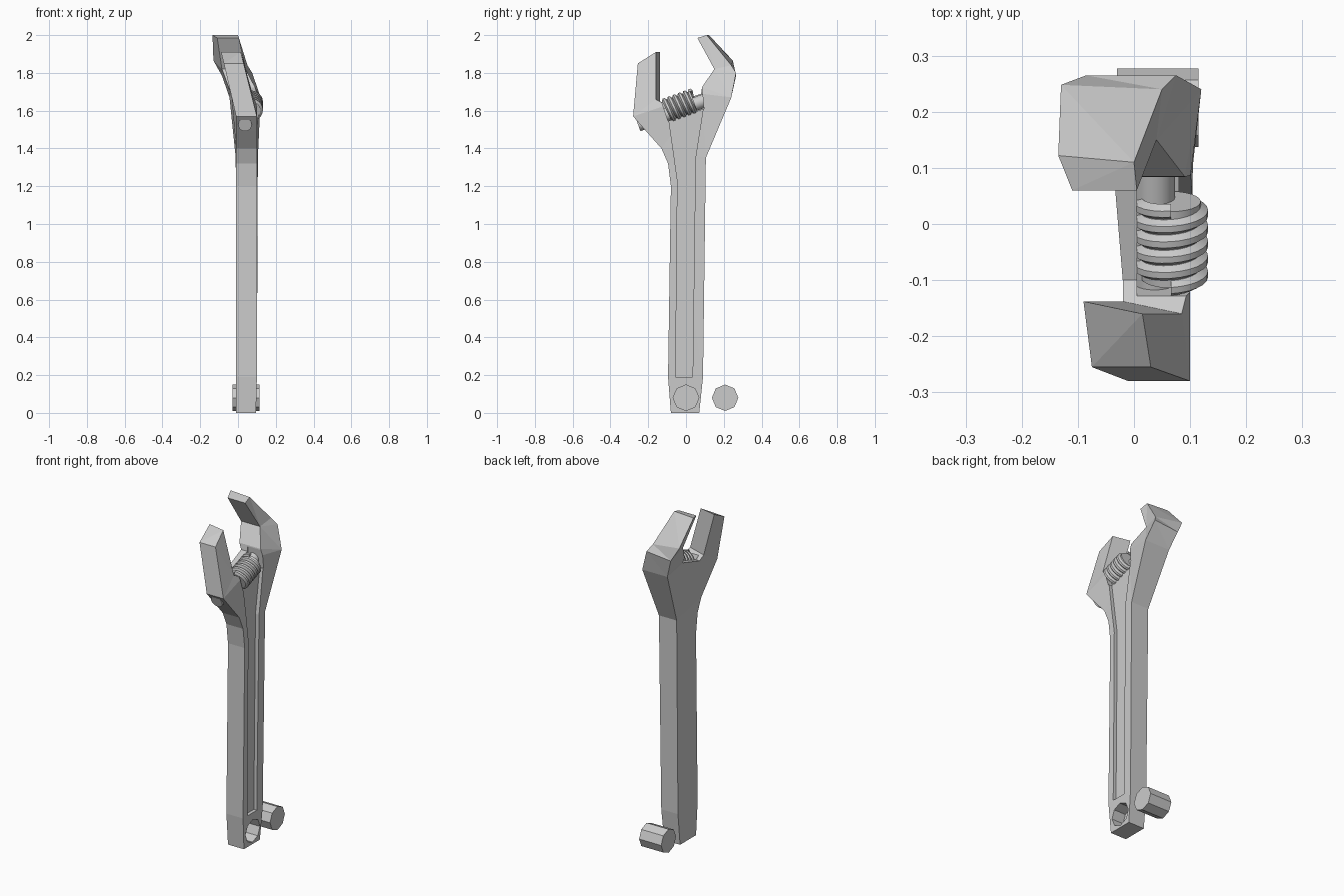
import bpy, bmesh, math
from mathutils import Matrix, Vector

if "Cube" in bpy.data.objects:
    bpy.data.objects.remove(bpy.data.objects["Cube"])


def make_object(name, bm):
    bmesh.ops.recalc_face_normals(bm, faces=bm.faces)
    mesh = bpy.data.meshes.new(name)
    bm.to_mesh(mesh)
    bm.free()
    ob = bpy.data.objects.new(name, mesh)
    bpy.context.collection.objects.link(ob)
    return ob


def prism(name, outline, x0, x1):
    """Extrude a y-z outline along x."""
    bm = bmesh.new()
    a = [bm.verts.new((x0, y, z)) for y, z in outline]
    b = [bm.verts.new((x1, y, z)) for y, z in outline]
    bm.faces.new(a)
    bm.faces.new(b)
    n = len(a)
    for i in range(n):
        bm.faces.new((a[i], a[(i + 1) % n], b[(i + 1) % n], b[i]))
    return make_object(name, bm)


def octagon(y, z, r):
    return [(y + r * math.cos(i * math.pi / 4), z + r * math.sin(i * math.pi / 4)) for i in range(8)]


def cut(ob, cutter):
    mod = ob.modifiers.new("cut", 'BOOLEAN')
    mod.operation = 'DIFFERENCE'
    mod.solver = 'EXACT'
    mod.object = cutter
    cutter.hide_render = True
    bpy.context.view_layer.objects.active = ob
    bpy.ops.object.modifier_apply(modifier=mod.name)
    bpy.data.objects.remove(cutter)


# Wrench body: silhouette points (y, z, back x, front x), head bent towards -x
outline = [
    (-.08, 0, -.01, .095), (.07, 0, -.01, .095), (.09, .19, -.01, .1),
    (.105, 1.35, -.012, .105), (.24, 1.67, -.045, .12), (.265, 1.80, -.085, .075),
    (.24, 1.84, -.13, .05), (.11, 2.0, -.135, 0), (.06, 1.985, -.11, .005),
    (.15, 1.82, -.085, .04), (.085, 1.725, -.05, .09), (.08, 1.69, -.035, .1),
    (-.10, 1.63, -.02, .1), (-.16, 1.66, -.02, .085), (-.16, 1.91, -.09, .015),
    (-.255, 1.85, -.075, .03), (-.28, 1.57, -.01, .1), (-.21, 1.49, -.01, .1),
    (-.13, 1.40, -.01, .1), (-.095, 1.32, -.01, .1), (-.08, 1.2, -.01, .1),
    (-.095, .19, -.01, .1)]
back_shift = {5: (0, -.015), 6: (.008, .025), 7: (.012, 0), 13: (.022, -.01), 14: (.022, 0)}
patches = [(0, 1, 2, 21), (21, 2, 3, 20), (20, 3, 19), (19, 3, 18), (18, 3, 4, 11),
           (18, 11, 12), (18, 12, 17), (17, 12, 16), (16, 12, 13), (13, 14, 15, 16),
           (4, 10, 11), (4, 5, 9, 10), (5, 6, 9), (6, 7, 8, 9)]
bm = bmesh.new()
front = [bm.verts.new((xf, y, z)) for y, z, xb, xf in outline]
back = []
for i, (y, z, xb, xf) in enumerate(outline):
    dy, dz = back_shift.get(i, (0, 0))
    back.append(bm.verts.new((xb, y + dy, z + dz)))
for p in patches:
    bm.faces.new([front[i] for i in p])
    bm.faces.new([back[i] for i in reversed(p)])
n = len(outline)
for i in range(n):
    j = (i + 1) % n
    bm.faces.new((front[i], back[i], back[j], front[j]))
bmesh.ops.recalc_face_normals(bm, faces=bm.faces)
bmesh.ops.triangulate(bm, faces=bm.faces)
body = make_object("wrench_body", bm)

# Worm slot, handle groove and blind hanging hole
cut(body, prism("slot_cutter", [(-.095, 1.545), (.095, 1.61), (.08, 1.76), (-.14, 1.68)], .005, .3))
cut(body, prism("groove_cutter", [(-.055, .19), (.035, .19), (.05, 1.35), (.092, 1.62),
                                  (-.092, 1.56), (-.045, 1.23)], .08, .3))
cut(body, prism("hole_cutter", octagon(0, .08, .068), .02, .3))

# Loose octagonal plug beside the handle
prism("plug", octagon(.207, .08, .07), -.03, .115)

# Adjusting axle
axis = Vector((0, math.cos(math.radians(20)), math.sin(math.radians(20))))
turn = axis.to_track_quat('Z', 'X').to_matrix().to_4x4()
bm = bmesh.new()
bmesh.ops.create_cone(bm, cap_ends=True, segments=20, radius1=.036, radius2=.036, depth=.38,
                      matrix=Matrix.Translation(Vector((.037, -.075, 1.59))) @ turn)
axle = make_object("axle", bm)

# Worm screw: helical ridge built as a rotated zigzag profile
bm = bmesh.new()
turns, seg, pitch = 5, 24, .029
profile = [(.052, -.5), (.066, -.2), (.066, .2), (.052, .5)]
place = Matrix.Translation(Vector((.066, -.028, 1.628))) @ turn
rows = []
for k in range(turns * seg + 1):
    a = 2 * math.pi * k / seg
    h = (k / seg - turns / 2) * pitch
    rows.append([bm.verts.new(place @ Vector((r * math.cos(a), r * math.sin(a), h + t * pitch)))
                 for r, t in profile])
for r0, r1 in zip(rows, rows[1:]):
    for i in range(3):
        bm.faces.new((r0[i], r1[i], r1[i + 1], r0[i + 1]))
bm.faces.new(rows[0])
bm.faces.new(rows[-1])
bmesh.ops.create_cone(bm, cap_ends=True, segments=24, radius1=.053, radius2=.053,
                      depth=turns * pitch, matrix=place)
worm = make_object("worm_screw", bm)

# Smooth the round parts
for ob in (axle, worm):
    bpy.ops.object.select_all(action='DESELECT')
    ob.select_set(True)
    bpy.context.view_layer.objects.active = ob
    bpy.ops.object.shade_smooth_by_angle(angle=math.radians(30))
